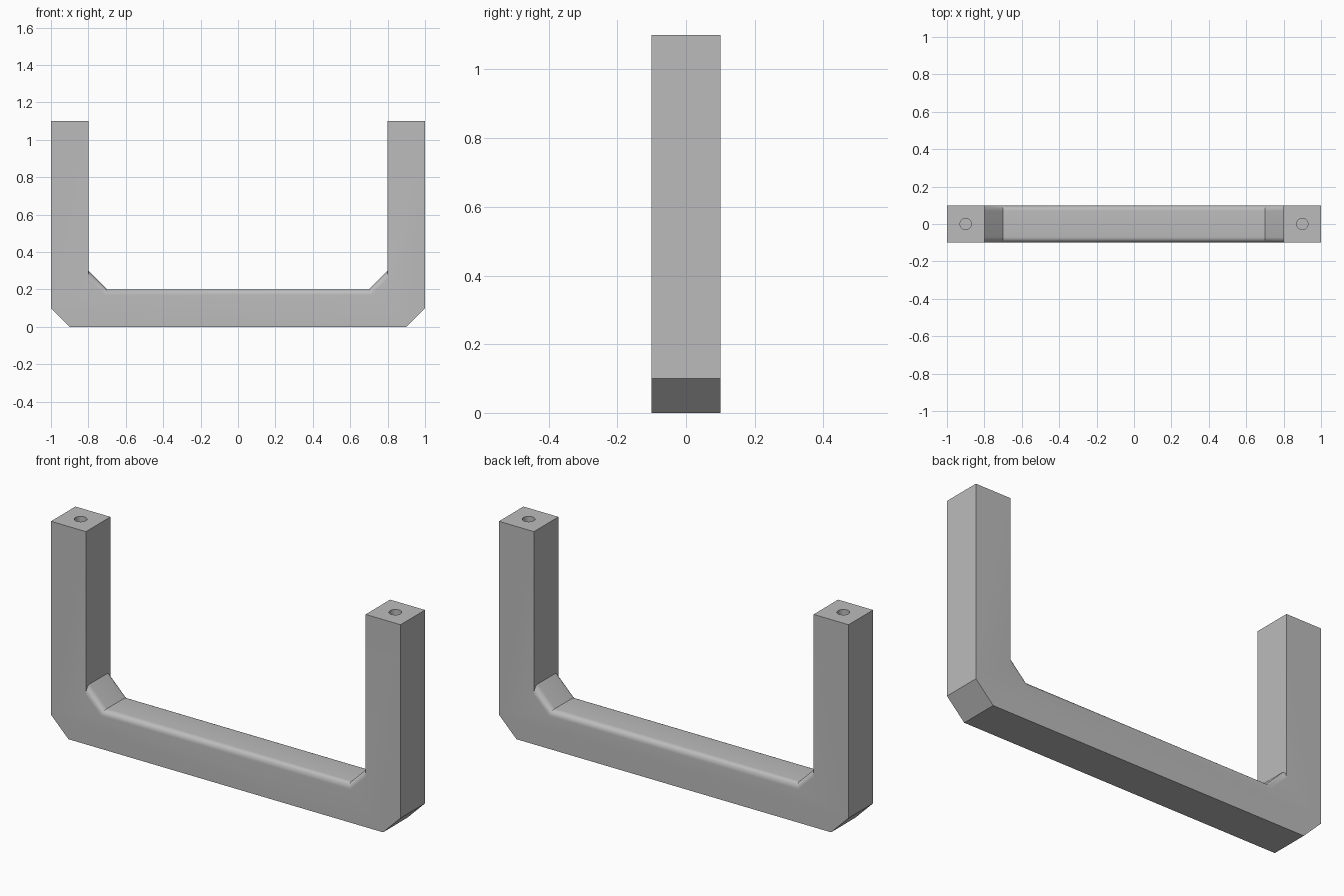
import bpy, bmesh

DEPTH = 0.1      # half thickness front to back
FILLET = 0.03    # rounding of the grip edges

cube = bpy.data.objects.get("Cube")
if cube:
    bpy.data.objects.remove(cube, do_unlink=True)

grey = bpy.data.materials.new("plain grey")
grey.use_nodes = True
colour = (0.5, 0.5, 0.5, 1)
grey.diffuse_color = colour
grey.node_tree.nodes["Principled BSDF"].inputs["Base Color"].default_value = colour


def extrude_profile(name, points, rounded=False):
    """Extrude an x-z outline through y, optionally rounding its upper grip edges."""
    bm = bmesh.new()
    face = bm.faces.new([bm.verts.new((x, -DEPTH, z)) for x, z in points])
    ext = bmesh.ops.extrude_face_region(bm, geom=[face])
    verts = [g for g in ext["geom"] if isinstance(g, bmesh.types.BMVert)]
    bmesh.ops.translate(bm, verts=verts, vec=(0, 2 * DEPTH, 0))
    bmesh.ops.recalc_face_normals(bm, faces=bm.faces)
    if rounded:
        edges = [e for e in bm.edges
                 if all(v.co.z > 0.15 for v in e.verts)
                 and e.verts[0].co.y == e.verts[1].co.y]
        bmesh.ops.bevel(bm, geom=edges, offset=FILLET, segments=8,
                        profile=0.5, affect='EDGES')
    mesh = bpy.data.meshes.new(name)
    bm.to_mesh(mesh)
    bm.free()
    obj = bpy.data.objects.new(name, mesh)
    bpy.context.collection.objects.link(obj)
    mesh.materials.append(grey)
    return obj


def combine(target, other, operation):
    bpy.context.view_layer.objects.active = target
    mod = target.modifiers.new(operation.lower(), 'BOOLEAN')
    mod.operation, mod.object, mod.solver = operation, other, 'EXACT'
    bpy.ops.object.modifier_apply(modifier=mod.name)
    bpy.data.objects.remove(other, do_unlink=True)


# Grip bar with sloped inner corners, running into both legs
half = [(0.85, 0), (0.85, 0.35), (0.7, 0.2)]
handle = extrude_profile("handle", half + [(-x, z) for x, z in reversed(half)], True)

# Legs with chamfered outer corners and a screw hole in the top
leg = [(0.8, 0), (0.9, 0), (1, 0.1), (1, 1.1), (0.8, 1.1)]
for side, label in ((1, "left"), (-1, "right")):
    combine(handle, extrude_profile(label + "_leg", [(side * x, z) for x, z in leg]), 'UNION')
    bpy.ops.mesh.primitive_cylinder_add(vertices=32, radius=0.03, depth=0.4,
                                        location=(side * 0.9, 0, 1.1))
    hole = bpy.context.object
    hole.name = label + "_screw_hole_cutter"
    hole.hide_render = True
    hole.data.materials.append(grey)
    combine(handle, hole, 'DIFFERENCE')

# Clean seams, then smooth only the rounded surfaces
bm = bmesh.new()
bm.from_mesh(handle.data)
bmesh.ops.remove_doubles(bm, verts=bm.verts, dist=0.0001)
bmesh.ops.dissolve_limit(bm, angle_limit=0.01, verts=bm.verts, edges=bm.edges)
bm.to_mesh(handle.data)
bm.free()
bpy.ops.object.select_all(action='DESELECT')
handle.select_set(True)
bpy.context.view_layer.objects.active = handle
bpy.ops.object.shade_smooth_by_angle(angle=0.52)
